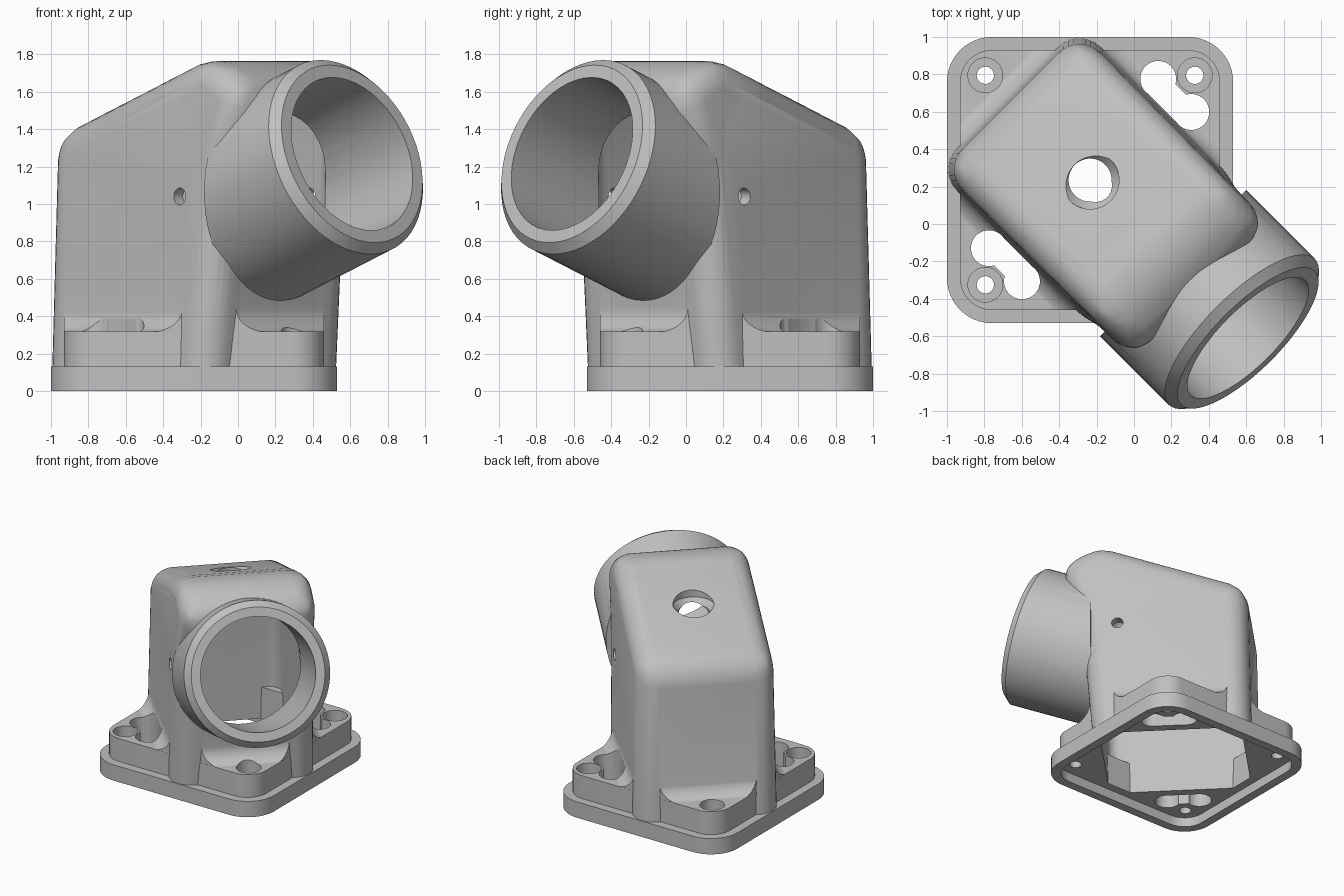
import bpy, bmesh, math
from mathutils import Matrix, Vector

cube = bpy.data.objects.get("Cube")
if cube:
    bpy.data.objects.remove(cube, do_unlink=True)

grey = bpy.data.materials.new("cast_grey")
grey.use_nodes = True
colour = (0.53, 0.53, 0.53, 1)
grey.diffuse_color = colour
grey.node_tree.nodes["Principled BSDF"].inputs["Base Color"].default_value = colour

MID = -0.332                              # flange centre along the body axis
TILT = math.radians(20)
DIAG = Matrix.Rotation(math.radians(-45), 4, 'Z')
FLANGE = Matrix.Translation((-0.235, 0.235, 0))
BODY = DIAG @ Matrix.Translation((MID, 0, 0))
SPOUT = DIAG @ Matrix.Translation((0.862, 0, 1.268)) @ Matrix.Rotation(math.pi / 2 - TILT, 4, 'Y')


def finish(name, bm, matrix):
    bmesh.ops.remove_doubles(bm, verts=bm.verts, dist=1e-5)
    bmesh.ops.transform(bm, matrix=matrix, verts=bm.verts)
    bmesh.ops.recalc_face_normals(bm, faces=bm.faces)
    mesh = bpy.data.meshes.new(name)
    bm.to_mesh(mesh)
    bm.free()
    mesh.materials.append(grey)
    ob = bpy.data.objects.new(name, mesh)
    bpy.context.collection.objects.link(ob)
    return ob


def loft(name, rings, matrix, seg=12, cut=None):
    """Loft of rounded rectangles (half x, half y, corner radius, z)."""
    bm = bmesh.new()
    loops = []
    for hx, hy, r, z in rings:
        loop = []
        for q, (sx, sy) in enumerate(((1, 1), (-1, 1), (-1, -1), (1, -1))):
            for i in range(seg + 1):
                a = math.pi / 2 * (q + i / seg)
                loop.append(bm.verts.new((sx * (hx - r) + r * math.cos(a),
                                          sy * (hy - r) + r * math.sin(a), z)))
        loops.append(loop)
    for low, high in zip(loops, loops[1:]):
        for i in range(len(low)):
            j = (i + 1) % len(low)
            bm.faces.new((low[i], low[j], high[j], high[i]))
    bm.faces.new(loops[0][::-1])
    bm.faces.new(loops[-1])
    if cut:
        bmesh.ops.remove_doubles(bm, verts=bm.verts, dist=1e-5)
        point, normal = cut
        res = bmesh.ops.bisect_plane(bm, geom=bm.verts[:] + bm.edges[:] + bm.faces[:],
                                     plane_co=point, plane_no=normal, clear_inner=True)
        edges = [e for e in res["geom_cut"] if isinstance(e, bmesh.types.BMEdge)]
        bmesh.ops.holes_fill(bm, edges=edges)
    return finish(name, bm, matrix)


def rod(name, r, z0, z1, matrix):
    return loft(name, [(r, r, r, z0), (r, r, r, z1)], matrix)


def hood(name, profile, half, radius):
    """Convex side profile (u, z) given drafted width, all but the bottom edges rounded."""
    bm = bmesh.new()
    sides = [[bm.verts.new((u, s * (half - 0.019 * z), z)) for u, z in profile] for s in (-1, 1)]
    bm.faces.new(sides[0])
    bm.faces.new(sides[1][::-1])
    n = len(profile)
    for i in range(n):
        j = (i + 1) % n
        bm.faces.new((sides[0][j], sides[0][i], sides[1][i], sides[1][j]))
    floor = min(z for u, z in profile) + 0.001
    edges = [e for e in bm.edges if any(v.co.z > floor for v in e.verts)]
    bmesh.ops.bevel(bm, geom=edges, offset=radius, segments=8, profile=0.5,
                    affect='EDGES', clamp_overlap=True)
    return finish(name, bm, DIAG)


def boolean(target, tools, operation):
    bpy.context.view_layer.objects.active = target
    for tool in tools:
        mod = target.modifiers.new(operation.lower(), 'BOOLEAN')
        mod.operation, mod.solver, mod.object = operation, 'EXACT', tool
        bpy.ops.object.modifier_apply(modifier=mod.name)
        bpy.data.objects.remove(tool, do_unlink=True)


# Outer solids: hood, nose over the spout, spout, flange, raised tier
housing = hood("elbow_housing", [(-0.957, 0.03), (-0.93, 1.37), (0.12, 1.757),
                                 (0.4, 1.45), (0.285, 0.03)], 0.545, 0.16)
nose = hood("nose", [(-0.25, 1.0), (-0.25, 1.619), (0.24, 1.799), (0.55, 1.625), (0.32, 0.95)],
            0.543, 0.15)
cut_point = SPOUT.inverted() @ (DIAG @ Vector((0.295, 0, 1)))
cut_normal = SPOUT.inverted().to_3x3() @ (DIAG.to_3x3() @ Vector((1, 0, 0)))
spout = loft("spout", [(r, r, r, s) for r, s in ((0.552, -0.95), (0.552, -0.05), (0.505, 0))],
             SPOUT, 16, (cut_point, cut_normal))
flange = loft("flange", [(0.765, 0.765, 0.24, z) for z in (0, 0.13)], FLANGE)
tier = loft("tier", [(0.695, 0.695, 0.17, z) for z in (0.1, 0.318)], FLANGE)

# Concave fillet between tier and hood, trimmed to the tier outline
rings = [(0.75, 0.65, 0.2, 0.2)]
for i in range(9):
    a = math.pi / 2 * i / 8
    d = 0.125 * (1 - math.sin(a))
    rings.append((0.632 + d, 0.535 + d, 0.13 + d, 0.313 + 0.125 * (1 - math.cos(a))))
skirt = loft("skirt", rings, BODY @ Matrix.Translation((0.018, 0, 0)))
boolean(skirt, [loft("trim", [(0.694, 0.694, 0.169, z) for z in (0.15, 0.6)], FLANGE)], 'INTERSECT')
boolean(housing, [nose, flange, tier, skirt, spout], 'UNION')

# Hollow inside, with the lower corners left filled
cavity = hood("cavity", [(-0.885, -0.1), (-0.86, 1.32), (0.1, 1.672), (0.27, 1.48), (0.225, -0.1)],
              0.475, 0.09)
corner_fill = loft("corner_fill", [(1.3, 1.3, 0.1, z) for z in (-0.3, 0.34)], FLANGE)
boolean(corner_fill, [loft("opening", [(0.62, 0.62, 0.05, z) for z in (-0.5, 0.6)], FLANGE)], 'DIFFERENCE')
boolean(cavity, [corner_fill], 'DIFFERENCE')
cutters = [cavity,
           rod("bore", 0.435, -0.92, 0.1, SPOUT),
           loft("recess", [(0.69, 0.69, 0.17, z) for z in (-0.1, 0.08)], FLANGE)]

# Roof hole with countersink, and cross holes in both cheeks
cutters.append(rod("roof_hole", 0.115, 1.2, 2, BODY))
cutters.append(loft("roof_sink", [(r, r, r, z) for r, z in ((0.115, 1.545), (0.155, 1.59), (0.155, 1.8))], BODY))
cross = DIAG @ Matrix.Translation((0.085, 0, 1.04)) @ Matrix.Rotation(math.pi / 2, 4, 'X')
cutters.append(rod("cross_hole", 0.045, -0.8, 0.8, cross))

# Screw holes with counterbores at the four corners
for sx in (-1, 1):
    for sy in (-1, 1):
        place = FLANGE @ Matrix.Translation((0.56 * sx, 0.56 * sy, 0))
        cutters.append(rod("screw_hole", 0.046, -0.1, 0.4, place))
        cutters.append(rod("counterbore", 0.093, 0.2, 0.45, place))

# Double-lobed slots beside the cheeks, straight on the inner side
for s in (-1, 1):
    slot = BODY @ Matrix.Translation((0, 0.64 * s, 0))
    for k in (-1, 1):
        cutters.append(rod("slot_lobe", 0.096, -0.1, 0.6, slot @ Matrix.Translation((0.125 * k, 0, 0))))
    web = slot @ Matrix.Translation((0, -0.024 * s, 0))
    cutters.append(loft("slot_neck", [(0.11, 0.07, 0.01, z) for z in (-0.11, 0.61)], web, 2))
boolean(housing, cutters, 'DIFFERENCE')

for ob in bpy.context.selected_objects:
    ob.select_set(False)
housing.select_set(True)
bpy.context.view_layer.objects.active = housing
bpy.ops.object.shade_smooth_by_angle(angle=math.radians(25))
